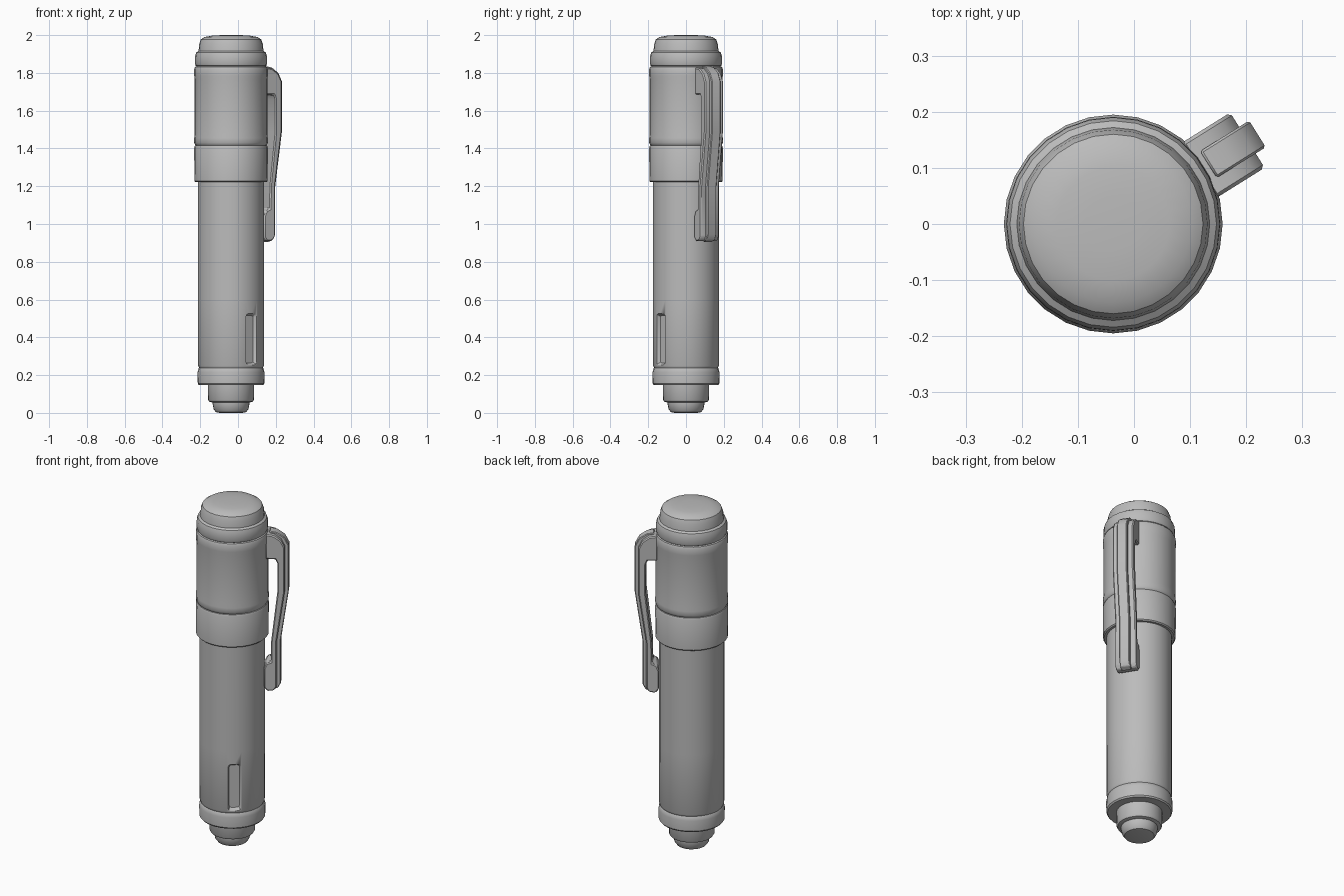
import bpy, bmesh
from math import pi, cos, sin, radians
from mathutils import Matrix, Vector

cube = bpy.data.objects.get("Cube")
if cube:
    bpy.data.objects.remove(cube)

AXIS = Vector((-0.037, 0, 0))
CLIP_ANGLE, SLOT_ANGLE = radians(32), radians(-51)

grey = bpy.data.materials.new("plain grey")
grey.use_nodes = True
colour = (0.5, 0.5, 0.5, 1)
grey.diffuse_color = colour
grey.node_tree.nodes["Principled BSDF"].inputs["Base Color"].default_value = colour


def finish(name, bm, angle=35):
    bmesh.ops.recalc_face_normals(bm, faces=bm.faces)
    mesh = bpy.data.meshes.new(name)
    bm.to_mesh(mesh)
    bm.free()
    mesh.materials.append(grey)
    ob = bpy.data.objects.new(name, mesh)
    bpy.context.collection.objects.link(ob)
    bpy.ops.object.select_all(action='DESELECT')
    ob.select_set(True)
    bpy.context.view_layer.objects.active = ob
    bpy.ops.object.shade_smooth_by_angle(angle=radians(angle))
    return ob


def lathe(name, profile, sides=28):
    """Closed turned part from (radius, height) points."""
    bm = bmesh.new()
    rings = [[bm.verts.new(AXIS + Vector((r * cos(2 * pi * i / sides), r * sin(2 * pi * i / sides), z)))
              for i in range(sides)] for r, z in profile]
    for a, b in zip(rings, rings[1:]):
        for i in range(sides):
            j = (i + 1) % sides
            bm.faces.new((a[i], a[j], b[j], b[i]))
    bm.faces.new(rings[0][::-1])
    bm.faces.new(rings[-1])
    return finish(name, bm)


def clip_layer(name, outline, half_width, bevel=0.006):
    """Side outline of (radius, height) points, thickened across the clip."""
    bm = bmesh.new()
    face = bm.faces.new([bm.verts.new((r, -half_width, z)) for r, z in outline])
    out = bmesh.ops.extrude_face_region(bm, geom=[face])
    bmesh.ops.translate(bm, vec=(0, 2 * half_width, 0),
                        verts=[v for v in out["geom"] if isinstance(v, bmesh.types.BMVert)])
    bm.transform(Matrix.Translation(AXIS) @ Matrix.Rotation(CLIP_ANGLE, 4, 'Z'))
    ob = finish(name, bm)
    mod = ob.modifiers.new("soft edges", 'BEVEL')
    mod.width, mod.segments, mod.limit_method = bevel, 1, 'ANGLE'
    return ob


# Turned body parts, from bottom to top
lathe("tip_button", [(0.06, 0), (0.08, 0.004), (0.092, 0.02), (0.098, 0.05), (0.098, 0.08)])
lathe("tip_collar", [(0.1, 0.055), (0.116, 0.06), (0.122, 0.07), (0.123, 0.16)])
lathe("bottom_ring", [(0.15, 0.147), (0.17, 0.147), (0.176, 0.155), (0.177, 0.215),
                      (0.172, 0.235), (0.166, 0.242)])
barrel = lathe("barrel", [(0.16, 0.225), (0.169, 0.238), (0.174, 0.25), (0.175, 0.6), (0.175, 1.25)])
lathe("middle_ring", [(0.17, 1.222), (0.188, 1.222), (0.194, 1.228), (0.195, 1.405),
                      (0.191, 1.415), (0.18, 1.418)])
lathe("upper_sleeve", [(0.18, 1.41), (0.189, 1.418), (0.195, 1.43), (0.195, 1.455), (0.192, 1.475),
                       (0.192, 1.765), (0.195, 1.785), (0.195, 1.82), (0.19, 1.832), (0.178, 1.838)])
lathe("end_cap", [(0.175, 1.83), (0.187, 1.838), (0.191, 1.85), (0.19, 1.89), (0.184, 1.908),
                  (0.172, 1.916), (0.168, 1.955), (0.16, 1.977), (0.14, 1.99),
                  (0.1, 1.997), (0.05, 2.0)])

# Recessed window near the bottom, cut with a tapered block
bm = bmesh.new()
bmesh.ops.create_cube(bm, size=1)
for v in bm.verts:
    outer = v.co.x > 0
    v.co = Vector((0.2 if outer else 0.152,
                   v.co.y * (0.092 if outer else 0.056),
                   0.39 + v.co.z * (0.3 if outer else 0.25)))
bmesh.ops.bevel(bm, geom=[e for e in bm.edges if abs(e.verts[0].co.x - e.verts[1].co.x) > 0.01],
                offset=0.012, segments=2, affect='EDGES', profile=0.5)
bm.transform(Matrix.Translation(AXIS) @ Matrix.Rotation(SLOT_ANGLE, 4, 'Z'))
cutter = finish("window_cutter", bm)
cutter.hide_render = True
bpy.context.view_layer.objects.active = barrel
cut = barrel.modifiers.new("window", 'BOOLEAN')
cut.object, cut.operation, cut.solver = cutter, 'DIFFERENCE', 'EXACT'
bpy.ops.object.modifier_apply(modifier=cut.name)
bpy.data.objects.remove(cutter)

# Pocket clip: wide bent strip with an arm and a foot, plus a narrow ridge on top
clip_layer("clip_strip", [
    (0.18, 1.83), (0.225, 1.822), (0.262, 1.795), (0.282, 1.755), (0.282, 1.49), (0.24, 1.2),
    (0.24, 0.935), (0.225, 0.912), (0.19, 0.908), (0.172, 0.93), (0.172, 1.04), (0.185, 1.07),
    (0.208, 1.08), (0.21, 1.2), (0.243, 1.49), (0.243, 1.66), (0.232, 1.685), (0.18, 1.685)], 0.058)
clip_layer("clip_ridge", [
    (0.2, 1.836), (0.24, 1.828), (0.28, 1.8), (0.303, 1.755), (0.303, 1.49), (0.261, 1.2),
    (0.261, 0.945), (0.245, 0.915), (0.215, 0.904), (0.215, 0.95),
    (0.225, 1.2), (0.262, 1.49), (0.262, 1.74), (0.2, 1.8)], 0.028, 0.004)
